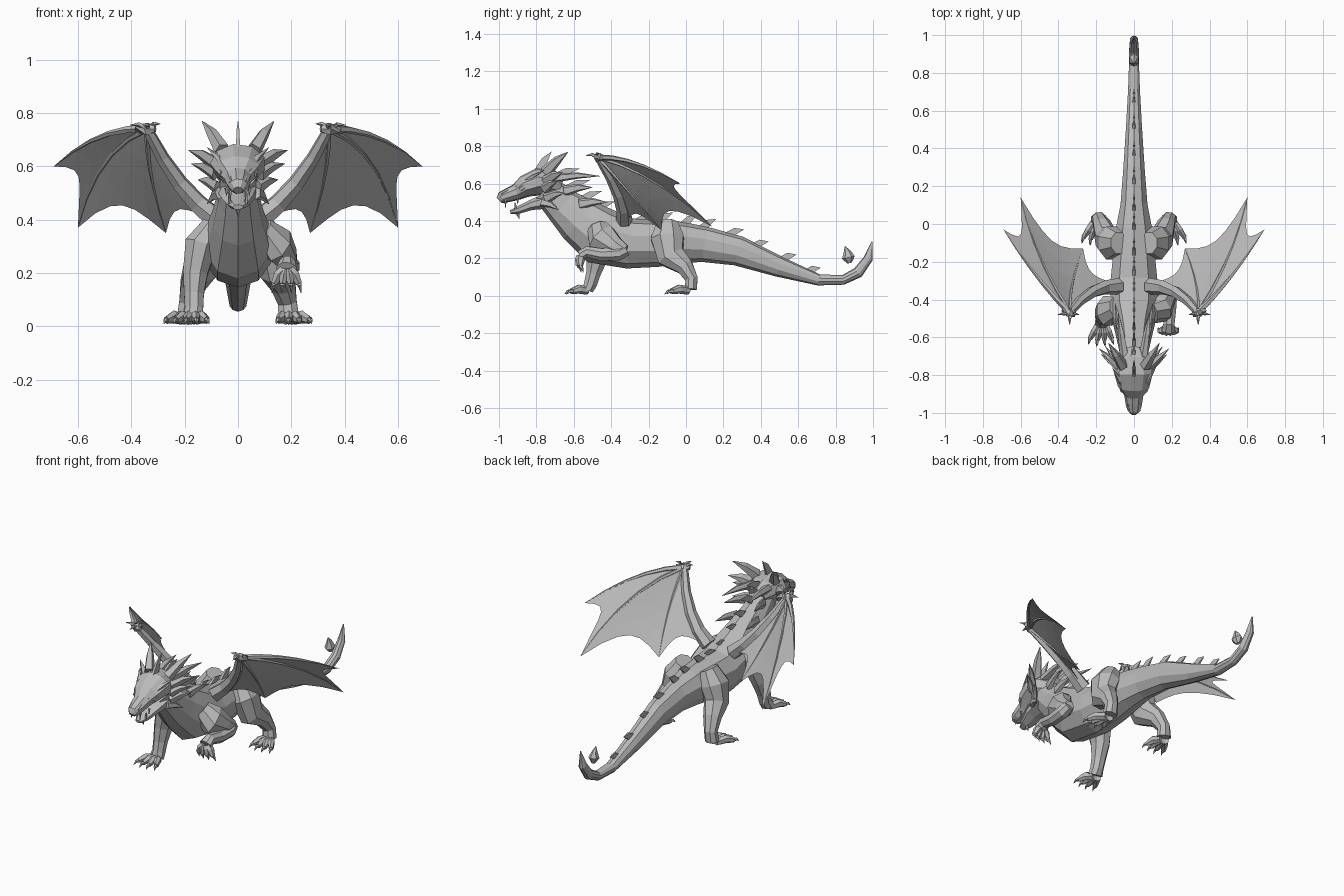
import bpy, bmesh, math
from mathutils import Vector as V

cube = bpy.data.objects.get("Cube")
if cube:
    bpy.data.objects.remove(cube)

grey = bpy.data.materials.new("stone_grey")
grey.use_nodes = True
COLOR = (0.5, 0.5, 0.5, 1)
grey.diffuse_color = COLOR
grey.node_tree.nodes["Principled BSDF"].inputs["Base Color"].default_value = COLOR


def finish(name, bm):
    bmesh.ops.recalc_face_normals(bm, faces=bm.faces)
    mesh = bpy.data.meshes.new(name)
    bm.to_mesh(mesh)
    bm.free()
    mesh.materials.append(grey)
    obj = bpy.data.objects.new(name, mesh)
    bpy.context.collection.objects.link(obj)
    return obj


def loft(name, path, sides=8):
    """Tube through (point, half width, half height) stations."""
    bm = bmesh.new()
    pts = [V(p[0]) for p in path]
    rings = []
    for i, (p, w, h) in enumerate(path):
        t = (pts[min(i + 1, len(pts) - 1)] - pts[max(i - 1, 0)]).normalized()
        ref = V((1, 0, 0)) if abs(t.x) < 0.9 else V((0, 0, 1))
        side = (ref - t * ref.dot(t)).normalized()
        up = t.cross(side)
        angles = [2 * math.pi * (k + 0.5) / sides for k in range(sides)]
        rings.append([bm.verts.new(pts[i] + side * w * math.cos(a) + up * h * math.sin(a)) for a in angles])
    for a, b in zip(rings, rings[1:]):
        for k in range(sides):
            n = (k + 1) % sides
            bm.faces.new((a[k], a[n], b[n], b[k]))
    bm.faces.new(rings[0])
    bm.faces.new(rings[-1])
    return finish(name, bm)


def spike(name, base, tip, w, h=None, bend=0.01, sides=5):
    """Slightly curved horn, fin or claw."""
    h = h or w
    base, tip = V(base), V(tip)
    mid = base.lerp(tip, 0.5) + V((0, 0, bend))
    loft(name, [(base, w, h), (mid, w * 0.7, h * 0.7), (tip, 0.001, 0.001)], sides)


def flip(p, s):
    return (p[0] * s, p[1], p[2])


def mirrored(path, s):
    return [(flip(p, s), w, h) for p, w, h in path]


def at_mid(points):
    return [((0, y, z), w, h) for y, z, w, h in points]


# Neck, torso and tail in one tapering tube
loft("body", at_mid([
    (-.75, .57, .07, .08), (-.66, .48, .08, .10), (-.57, .405, .10, .13), (-.46, .32, .13, .155),
    (-.30, .28, .13, .135), (-.15, .28, .115, .125), (-.02, .285, .10, .11), (.10, .275, .075, .095),
    (.28, .24, .06, .08), (.50, .155, .045, .055), (.71, .085, .033, .03), (.84, .085, .028, .026),
    (.92, .125, .027, .03), (.975, .20, .022, .025), (.995, .29, .003, .003)]), 10)

# Floating teardrop by the tail end
loft("tail_drop", at_mid([(.85, .265, .002, .002), (.862, .235, .016, .02),
                          (.868, .205, .028, .035), (.875, .175, .01, .012)]), 6)

# Skull with tapered muzzle, and open lower jaw
loft("skull", at_mid([(-.67, .58, .055, .06), (-.72, .60, .09, .075), (-.79, .61, .105, .075), (-.86, .585, .085, .06),
                      (-.905, .555, .052, .045), (-.955, .537, .044, .038), (-.985, .525, .035, .033),
                      (-1.0, .51, .018, .018)]), 9)
loft("lower_jaw", at_mid([(-.73, .51, .08, .045), (-.83, .485, .065, .028),
                          (-.90, .457, .04, .02), (-.94, .447, .02, .01)]), 7)
spike("chin_barb", (0, -.91, .45), (0, -.89, .41), .015)

# Head furniture, mirrored: name, base, tip, width, height
HEAD = [
    ("horn", (.06, -.75, .66), (.135, -.63, .77), .03, .035),
    ("long_horn", (.05, -.70, .63), (.085, -.46, .64), .025, .025),
    ("upper_cheek_fin", (.085, -.75, .61), (.185, -.66, .66), .02, .035),
    ("middle_cheek_fin", (.085, -.76, .57), (.175, -.69, .61), .018, .03),
    ("lower_cheek_fin", (.075, -.75, .52), (.15, -.65, .55), .018, .03),
    ("jaw_fin", (.07, -.77, .50), (.115, -.68, .46), .018, .025),
    ("upper_mane_fin", (.055, -.65, .56), (.10, -.50, .58), .018, .03),
    ("lower_mane_fin", (.07, -.57, .49), (.10, -.42, .50), .018, .03),
    ("brow", (.03, -.90, .58), (.115, -.76, .67), .02, .018),
    ("eye", (.06, -.885, .57), (.09, -.82, .595), .012, .014),
    ("nostril", (.022, -.985, .54), (.03, -.92, .565), .012, .012),
    ("upper_fang", (.03, -.965, .515), (.028, -.965, .47), .008, .008),
    ("lower_fang", (.03, -.91, .46), (.034, -.915, .50), .007, .007),
    ("back_tooth", (.045, -.90, .52), (.042, -.90, .488), .008, .008),
]
for s, label in ((1, "left"), (-1, "right")):
    for name, base, tip, w, h in HEAD:
        spike(f"{label}_{name}", flip(base, s), flip(tip, s), w, h, 0.008)

# Crest, mane, back and tail fins on the centre line: base y, z, tip y, z
FINS = [(-.79, .67, -.72, .77), (-.70, .64, -.57, .68), (-.65, .57, -.51, .62), (-.57, .51, -.45, .56),
        (-.49, .46, -.38, .505), (-.38, .41, -.28, .445), (-.26, .40, -.17, .43), (-.15, .395, -.07, .445),
        (-.02, .38, .06, .43), (.08, .36, .16, .41), (.22, .325, .31, .355), (.36, .265, .44, .29),
        (.51, .195, .59, .22), (.64, .125, .72, .15)]
for i, (y, z, ty, tz) in enumerate(FINS):
    spike(f"spine_fin_{i}", (0, y, z - .01), (0, ty, tz), .011, .035, 0.012, 4)


def foot(label, ankle, direction, curl, spread):
    """Four knuckled toes with claws."""
    ankle, direction, curl = V(ankle), V(direction), V(curl)
    for k in (-1.5, -.5, .5, 1.5):
        out = V((k * spread, abs(k) * .008, 0))
        knuckle = ankle + direction * .55 + out * .8 + V((0, 0, .01))
        end = ankle + direction + out * 1.2
        loft(f"{label}_toe_{k}", [(ankle + out * .3, .02, .022), (knuckle, .02, .024), (end, .013, .015)], 6)
        spike(f"{label}_claw_{k}", end, end + curl + out * .2, .011, .012, 0.008)


# Hind legs
HIND = [((.08, -.10, .39), .05, .06), ((.12, -.10, .31), .075, .095), ((.145, -.08, .21), .065, .08),
        ((.17, -.005, .155), .05, .05), ((.185, .03, .09), .038, .036), ((.19, .025, .035), .042, .035)]
for s, label in ((1, "left_hind"), (-1, "right_hind")):
    loft(label + "_leg", mirrored(HIND, s))
    foot(label, (.195 * s, .01, .028), (.015 * s, -.095, -.004), (0, -.035, -.015), .032)

# Standing right foreleg
FORE = [((.09, -.44, .37), .05, .06), ((.14, -.46, .30), .065, .085), ((.16, -.475, .20), .05, .06),
        ((.165, -.495, .12), .04, .042), ((.165, -.51, .065), .037, .038), ((.168, -.525, .032), .042, .032)]
loft("right_foreleg", mirrored(FORE, -1))
foot("right_fore", (-.17, -.53, .028), (-.005, -.09, -.004), (0, -.035, -.015), .032)

# Raised left foreleg with hanging paw
loft("left_upper_arm", [((.09, -.47, .36), .05, .06), ((.145, -.45, .31), .065, .085),
                        ((.175, -.38, .265), .05, .055), ((.19, -.33, .235), .035, .04)])
loft("left_forearm", [((.19, -.32, .245), .03, .035), ((.195, -.36, .225), .038, .04),
                      ((.19, -.45, .22), .036, .036), ((.185, -.53, .235), .032, .032),
                      ((.182, -.565, .215), .04, .03)])
foot("left_fore", (.182, -.565, .21), (0, -.015, -.05), (0, .015, -.035), .026)

# Wing ribs as start, middle and tip
WRIST = V((.34, -.47, .74))
RIBS = [(WRIST, V((.52, -.27, .71)), V((.69, -.03, .60))),
        (WRIST, V((.50, -.17, .61)), V((.60, .14, .37))),
        (WRIST, V((.325, -.31, .56)), V((.27, -.13, .35))),
        (WRIST, V((.22, -.36, .54)), V((.08, -.33, .40)))]


def on_rib(rib, t):
    a, m, b = rib
    return a * (1 - t) * (1 - 2 * t) + m * 4 * t * (1 - t) + b * t * (2 * t - 1)


def membrane(name, first, second, s, rows=5, cols=6):
    """Sheet between two ribs with a scalloped trailing edge."""
    bm = bmesh.new()
    grid = []
    for i in range(rows + 1):
        row = []
        for j in range(cols + 1):
            u = j / cols
            t = i / rows * (1 - .19 * 4 * u * (1 - u))
            row.append(bm.verts.new(flip(on_rib(first, t).lerp(on_rib(second, t), u), s)))
        grid.append(row)
    for a, b in zip(grid, grid[1:]):
        for j in range(cols):
            bm.faces.new((a[j], a[j + 1], b[j + 1], b[j]))
    bmesh.ops.remove_doubles(bm, verts=bm.verts, dist=0.0005)
    finish(name, bm)


for s, label in ((1, "left"), (-1, "right")):
    for k in range(3):
        membrane(f"{label}_wing_membrane_{k}", RIBS[k], RIBS[k + 1], s)
        r = .017 if k == 0 else .012
        path = [(on_rib(RIBS[k], i / 5), r * (1 - i / 5.3), r * (1 - i / 5.3)) for i in range(6)]
        loft(f"{label}_wing_finger_{k}", mirrored(path, s), 5)
    arm = [(on_rib(RIBS[3], i / 4), .02 + .006 * i, .02 + .006 * i) for i in range(5)]
    loft(f"{label}_wing_arm", mirrored(arm, s), 6)
    loft(f"{label}_wing_wrist", mirrored([(WRIST + V((-.03, -.01, 0)), .012, .012), (WRIST, .026, .026),
                                          (WRIST + V((.04, .02, 0)), .014, .014)], s), 6)
    for i, off in enumerate([(.0, -.065, .01), (.065, -.01, .015), (-.05, -.01, .02)]):
        spike(f"{label}_wrist_claw_{i}", flip(WRIST, s), flip(WRIST + V(off), s), .013)
